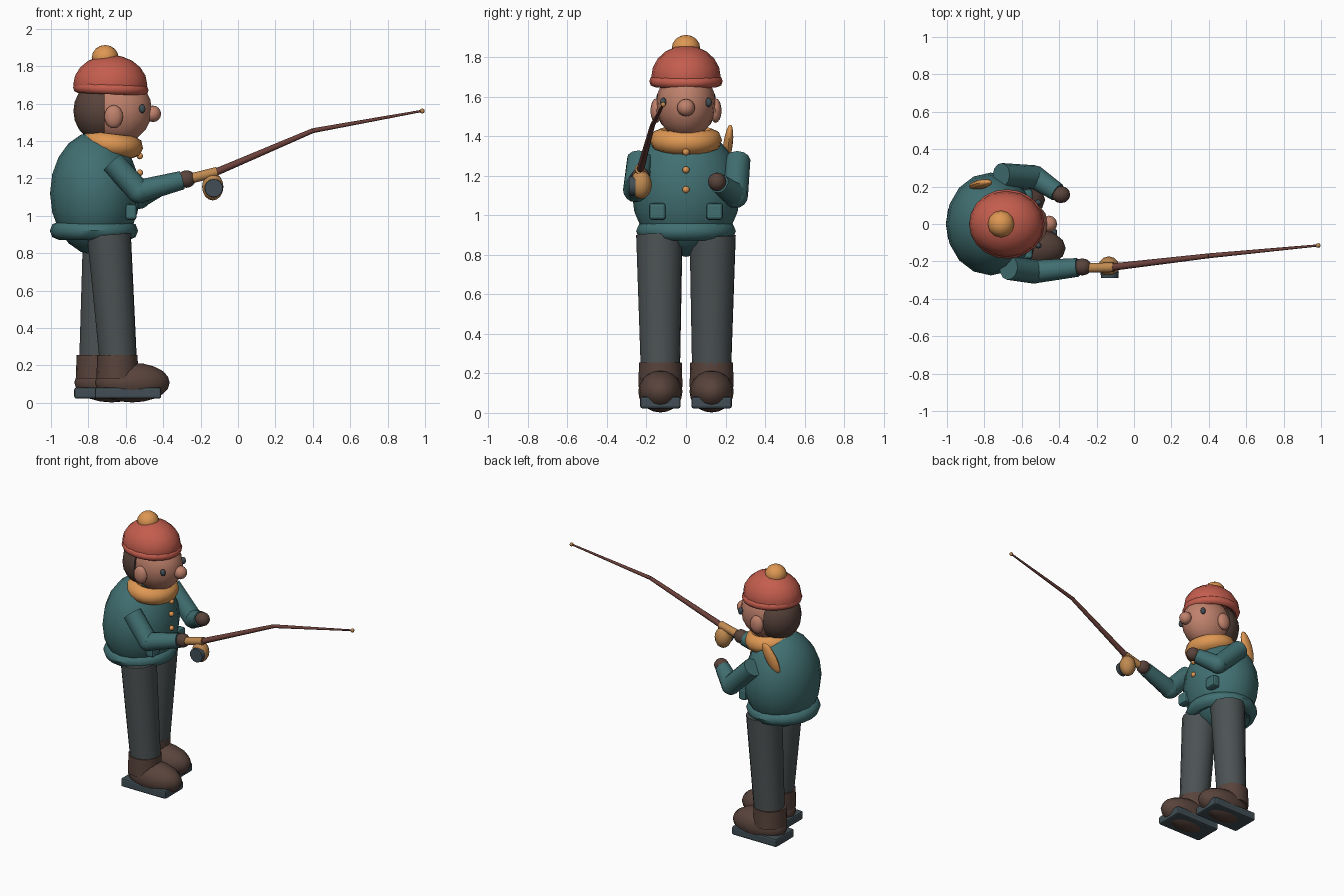
import bpy, bmesh, math
from mathutils import Vector

cube = bpy.data.objects.get("Cube")
if cube:
    bpy.data.objects.remove(cube, do_unlink=True)


def material(name, r, g, b):
    m = bpy.data.materials.new(name)
    m.use_nodes = True
    m.diffuse_color = (r, g, b, 1)
    m.node_tree.nodes["Principled BSDF"].inputs["Base Color"].default_value = (r, g, b, 1)
    return m


TEAL = material("teal wool", .052, .158, .165)
RED = material("red knit", .55, .11, .075)
ORANGE = material("orange knit", .73, .31, .085)
GREY = material("trouser grey", .072, .084, .088)
BROWN = material("dark brown", .098, .056, .044)
SKIN = material("skin", .52, .22, .15)
ROD = material("rod brown", .15, .052, .042)
TAN = material("tan", .52, .25, .08)
SLATE = material("slate", .052, .076, .09)


def finish(name, mat, smooth=True):
    ob = bpy.context.object
    ob.name = ob.data.name = name
    ob.data.materials.append(mat)
    bpy.ops.object.transform_apply(location=False, rotation=False, scale=True)
    if smooth:
        bpy.ops.object.shade_smooth_by_angle(angle=math.radians(45))
    return ob


def ball(name, mat, loc, radii, rot=(0, 0, 0), segs=16, rings=10):
    bpy.ops.mesh.primitive_uv_sphere_add(segments=segs, ring_count=rings, radius=1,
                                         location=loc, rotation=rot)
    bpy.context.object.scale = radii
    return finish(name, mat)


def ring(name, mat, loc, major, tube, scale, tilt=0):
    bpy.ops.mesh.primitive_torus_add(location=loc, rotation=(0, tilt, 0), major_segments=20,
                                     minor_segments=8, major_radius=major, minor_radius=tube)
    bpy.context.object.scale = scale
    return finish(name, mat)


def limb(name, mat, a, b, r1, r2, sides=12):
    a, b = Vector(a), Vector(b)
    bpy.ops.mesh.primitive_cone_add(vertices=sides, radius1=r1, radius2=r2,
                                    depth=(b - a).length, location=(a + b) / 2)
    bpy.context.object.rotation_euler = (b - a).to_track_quat('Z', 'Y').to_euler()
    return finish(name, mat)


def block(name, mat, loc, size, bevel):
    bpy.ops.mesh.primitive_cube_add(size=1, location=loc)
    bpy.context.object.scale = size
    ob = finish(name, mat, False)
    mod = ob.modifiers.new("rounded edges", 'BEVEL')
    mod.width, mod.segments = bevel, 2
    return ob


def slice_off(ob, co, normal):
    """Remove what lies on the normal's side of a local plane and cap the cut."""
    bm = bmesh.new()
    bm.from_mesh(ob.data)
    geom = bm.verts[:] + bm.edges[:] + bm.faces[:]
    cut = bmesh.ops.bisect_plane(bm, geom=geom, plane_co=co, plane_no=normal, clear_outer=True)
    bmesh.ops.edgeloop_fill(bm, edges=[e for e in cut["geom_cut"]
                                       if isinstance(e, bmesh.types.BMEdge)])
    bm.to_mesh(ob.data)
    bm.free()


# Coat, hem, buttons and pockets
ball("coat", TEAL, (-.765, 0, 1.12), (.24, .275, .33))
ring("coat_hem", TEAL, (-.77, 0, .92), .19, .046, (1, 1.07, 1.05))
for i, z in enumerate((1.32, 1.23, 1.13)):
    ball(f"button_{i + 1}", ORANGE, (-.525, 0, z), (.018, .018, .018), segs=10, rings=6)

# Scarf and its hanging tail
ring("scarf", ORANGE, (-.675, 0, 1.38), .122, .05, (.98, 1.06, 1.15), .12)
ball("scarf_tail", ORANGE, (-.82, .212, 1.355), (.042, .024, .115), (-.12, .45, 0), 12, 8)

# Head, hair and face
ball("head", SKIN, (-.64, 0, 1.565), (.18, .15, .18))
hair = ball("hair", BROWN, (-.73, 0, 1.56), (.15, .155, .165))
slice_off(hair, (.015, 0, 0), (1, 0, 0))
ball("nose", SKIN, (-.455, 0, 1.545), (.044, .045, .044), segs=12, rings=8)

# Knitted hat
dome = ball("hat", RED, (-.683, 0, 1.70), (.198, .176, .16))
slice_off(dome, (0, 0, -.03), (0, 0, -1))
ring("hat_brim", RED, (-.68, 0, 1.678), .175, .027, (1, .92, 1.05), .04)
ball("hat_bobble", ORANGE, (-.71, 0, 1.845), (.072, .072, .068), segs=12, rings=8)

# Parts on both sides: s is +1 for +y, dx is the stride offset
for s, side, dx in ((-1, "near", 0), (1, "far", -.11)):
    ball(f"{side}_ear", SKIN, (-.665, s * .15, 1.53), (.05, .03, .062), segs=12, rings=8)
    ball(f"{side}_eye", SLATE, (-.512, s * .115, 1.572), (.018, .016, .024), segs=10, rings=6)
    block(f"{side}_pocket", TEAL, (-.572, s * .145, 1.02), (.06, .085, .085), .015)
    y = s * .135
    limb(f"{side}_leg", GREY, (-.64 + dx, y * .96, .22), (-.69 + dx * .2, y, .9), .1, .118, 16)
    limb(f"{side}_boot_cuff", BROWN, (-.645 + dx, y * .96, .13),
         (-.645 + dx, y * .96, .255), .112, .108, 16)
    ball(f"{side}_boot", BROWN, (-.565 + dx, y * .96, .108), (.2, .112, .106))
    block(f"{side}_sole", SLATE, (-.588 + dx, y * .96, .052), (.355, .205, .06), .012)

# Arms and mittens
arms = {
    "near": ((-.67, -.235, 1.285), (-.53, -.255, 1.13), (-.3, -.232, 1.19)),
    "far": ((-.71, .262, 1.28), (-.53, .25, 1.1), (-.41, .17, 1.16)),
}
for side, (shoulder, elbow, wrist) in arms.items():
    limb(f"{side}_upper_arm", TEAL, shoulder, elbow, .064, .064)
    ball(f"{side}_elbow", TEAL, elbow, (.064, .064, .064), segs=12, rings=8)
    limb(f"{side}_forearm", TEAL, elbow, wrist, .062, .05)
    hand = Vector(wrist) + (Vector(wrist) - Vector(elbow)).normalized() * .025
    ball(f"{side}_mitten", BROWN, hand, (.05, .046, .047), segs=12, rings=8)

# Fishing rod with a bent blank
limb("rod_grip", TAN, (-.3, -.235, 1.187), (-.11, -.232, 1.235), .027, .027, 10)
limb("rod_lower", ROD, (-.13, -.232, 1.228), (.4, -.17, 1.455), .02, .013, 8)
limb("rod_upper", ROD, (.4, -.17, 1.455), (.98, -.115, 1.56), .013, .006, 8)
ball("rod_tip", TAN, (.985, -.115, 1.56), (.013, .013, .013), segs=8, rings=6)

# Reel with its face plate
ball("reel", TAN, (-.135, -.228, 1.155), (.057, .055, .073), segs=12, rings=8)
limb("reel_face", SLATE, (-.13, -.255, 1.148), (-.13, -.288, 1.148), .05, .048, 14)
